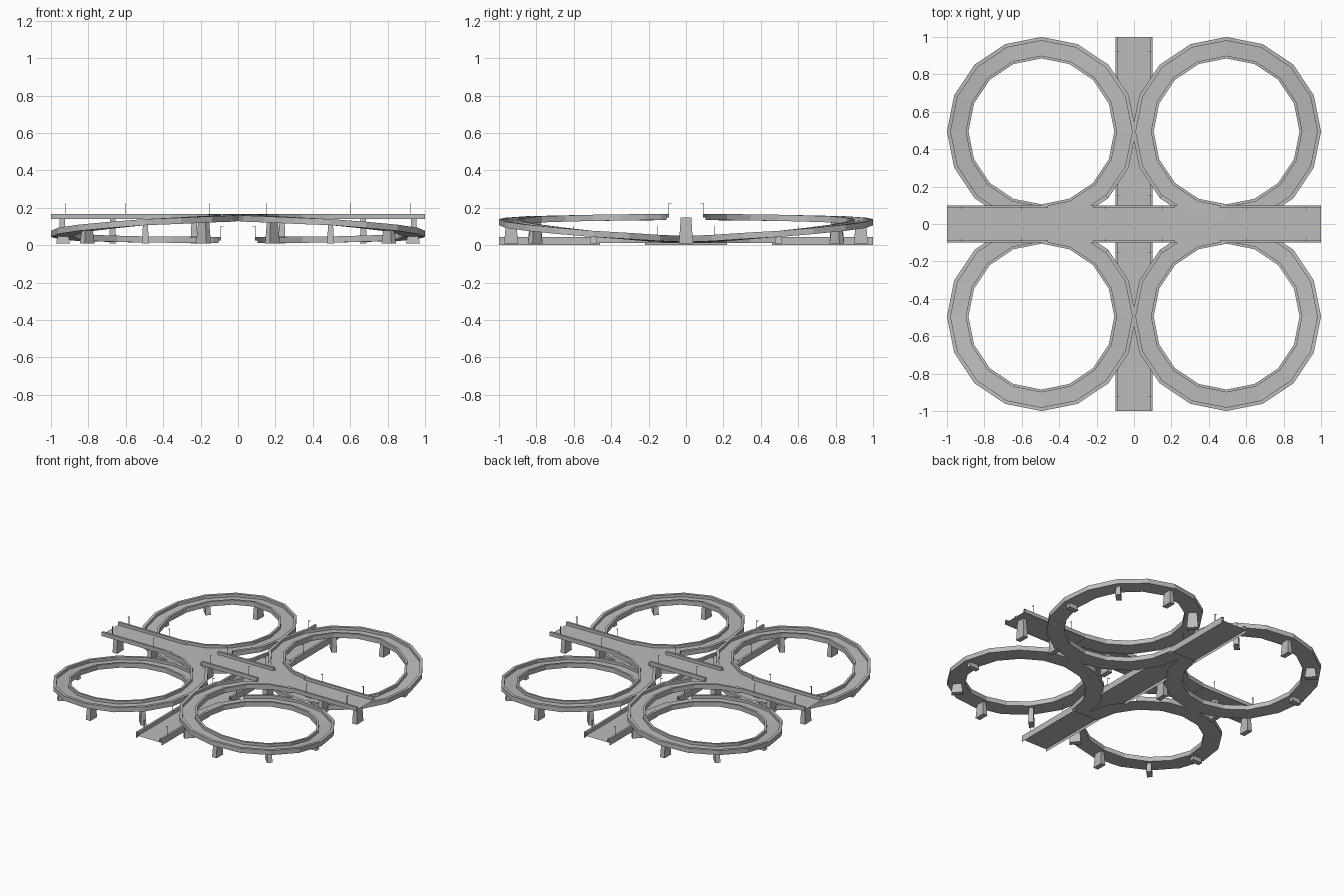
import bpy, bmesh, math
from mathutils import Vector, Matrix

if "Cube" in bpy.data.objects:
    bpy.data.objects.remove(bpy.data.objects["Cube"], do_unlink=True)

concrete = bpy.data.materials.new("concrete_grey")
concrete.use_nodes = True
GREY = (0.5, 0.5, 0.5, 1)
concrete.diffuse_color = GREY
concrete.node_tree.nodes["Principled BSDF"].inputs["Base Color"].default_value = GREY

HALF = 0.1          # half width of the straight roads
LEDGE = 0.015       # width of a barrier top
CENTRE = 0.495      # loop centre, on both axes
QUADRANTS = [(sx, sy) for sx in (1, -1) for sy in (1, -1)]


def finish(bm, name, recalc=True):
    if recalc:
        bmesh.ops.recalc_face_normals(bm, faces=bm.faces)
    mesh = bpy.data.meshes.new(name)
    bm.to_mesh(mesh)
    bm.free()
    mesh.materials.append(concrete)
    obj = bpy.data.objects.new(name, mesh)
    bpy.context.collection.objects.link(obj)
    return obj


def box(bm, centre, size, taper=1.0, angle=0.0):
    """Box standing on centre; its top is scaled by taper."""
    made = bmesh.ops.create_cube(bm, size=1)["verts"]
    turn = Matrix.Rotation(angle, 3, "Z")
    for v in made:
        k = taper if v.co.z > 0 else 1
        p = Vector((v.co.x * size[0] * k, v.co.y * size[1] * k, (v.co.z + 0.5) * size[2]))
        v.co = turn @ p + Vector(centre)


def strip(bm, points, a, b, along_x):
    """Extrude an open cross-section (offset, height) between a and b."""
    def place(s, o, z):
        return bm.verts.new((s, o, z) if along_x else (o, s, z))
    first = [place(a, *p) for p in points]
    last = [place(b, *p) for p in points]
    for i in range(len(points) - 1):
        bm.faces.new((first[i], first[i + 1], last[i + 1], last[i]))


def straight_road(name, base, deck, top, along_x):
    """Deck with barriers, left open where the loops merge."""
    bm = bmesh.new()
    edge = HALF - LEDGE
    strip(bm, [(-HALF, deck), (HALF, deck)], -1, 1, along_x)
    for side in (1, -1):
        section = [(HALF * side, base), (HALF * side, top), (edge * side, top), (edge * side, deck)]
        for a, b in ((-1, -0.46), (-0.22, 0.22), (0.46, 1)):
            strip(bm, section, a, b, along_x)
    if not along_x:
        for f in bm.faces:
            f.normal_flip()
    return finish(bm, name)


straight_road("upper_road", 0.14, 0.147, 0.168, True)
straight_road("lower_road", 0.0, 0.02, 0.045, False)

# Height of the loop barrier top, every 45 degrees from the upper road down
HEIGHTS = [0.168, 0.167, 0.163, 0.155, 0.14, 0.11, 0.077, 0.055, 0.047, 0.045, 0.045]


def loop_point(step):
    """Angle and barrier height at a step of 22.5 degrees."""
    i, odd = divmod(step, 2)
    z = (HEIGHTS[i] + HEIGHTS[i + 1]) / 2 if odd else HEIGHTS[i]
    return math.radians(270 - 22.5 * step), z


def loop_ramp(name, sx, sy):
    """Descending ramp from the upper road round to the lower road."""
    bm = bmesh.new()
    rings = []
    steps = 2 * (len(HEIGHTS) - 1)
    for step in range(steps + 1):
        t, top = loop_point(step)
        low, deck = max(top - 0.033, 0.0), top - 0.02
        section = [(0.485, deck), (0.39 + LEDGE, deck), (0.39 + LEDGE, top), (0.39, top),
                   (0.39, low), (0.505, low), (0.505, top), (0.485, top)]
        rings.append([bm.verts.new((sx * (CENTRE + r * math.cos(t)),
                                    sy * (CENTRE + r * math.sin(t)), z)) for r, z in section])
    for s in range(steps):
        a, b = rings[s], rings[s + 1]
        merged = s < 2 or s >= steps - 2
        for i in range(8):
            if merged and i >= 5:      # no outer barrier on the roads
                continue
            j = (i + 1) % 8
            bm.faces.new((a[i], a[j], b[j], b[i]))
    return finish(bm, name)


def loop_piers(name, sx, sy):
    bm = bmesh.new()
    for step in (6, 8, 10, 12):
        t, top = loop_point(step)
        x, y = sx * (CENTRE + 0.44 * math.cos(t)), sy * (CENTRE + 0.44 * math.sin(t))
        box(bm, (x, y, 0.01), (0.075, 0.036, top - 0.038), 0.75,
            math.atan2(sy * math.sin(t), sx * math.cos(t)))
    return finish(bm, name)


for sx, sy in QUADRANTS:
    place = ("back" if sy > 0 else "front") + ("_left" if sx > 0 else "_right")
    loop_ramp(place + "_loop_ramp", sx, sy)
    loop_piers(place + "_loop_piers", sx, sy)

# Tapered piers under the upper road
bm = bmesh.new()
for x in (0.235, 0.67, 0.94):
    for s in (1, -1):
        box(bm, (x * s, 0, 0.01), (0.036, 0.075, 0.137), 0.75)
finish(bm, "upper_road_piers")


def lamps(name, base, along_x):
    """Thin posts on the barriers, each with an arm over the road."""
    bm = bmesh.new()
    for s in (-0.92, -0.6, -0.15, 0.15, 0.6, 0.92):
        for side in (1, -1):
            post, arm = 0.093 * side, 0.086 * side
            p, q = ((s, post), (s, arm)) if along_x else ((post, s), (arm, s))
            box(bm, (*p, base), (0.003, 0.003, 0.058))
            size = (0.003, 0.016) if along_x else (0.016, 0.003)
            box(bm, (*q, base + 0.056), (*size, 0.003))
    return finish(bm, name)


lamps("upper_road_lamps", 0.167, True)
lamps("lower_road_lamps", 0.044, False)
